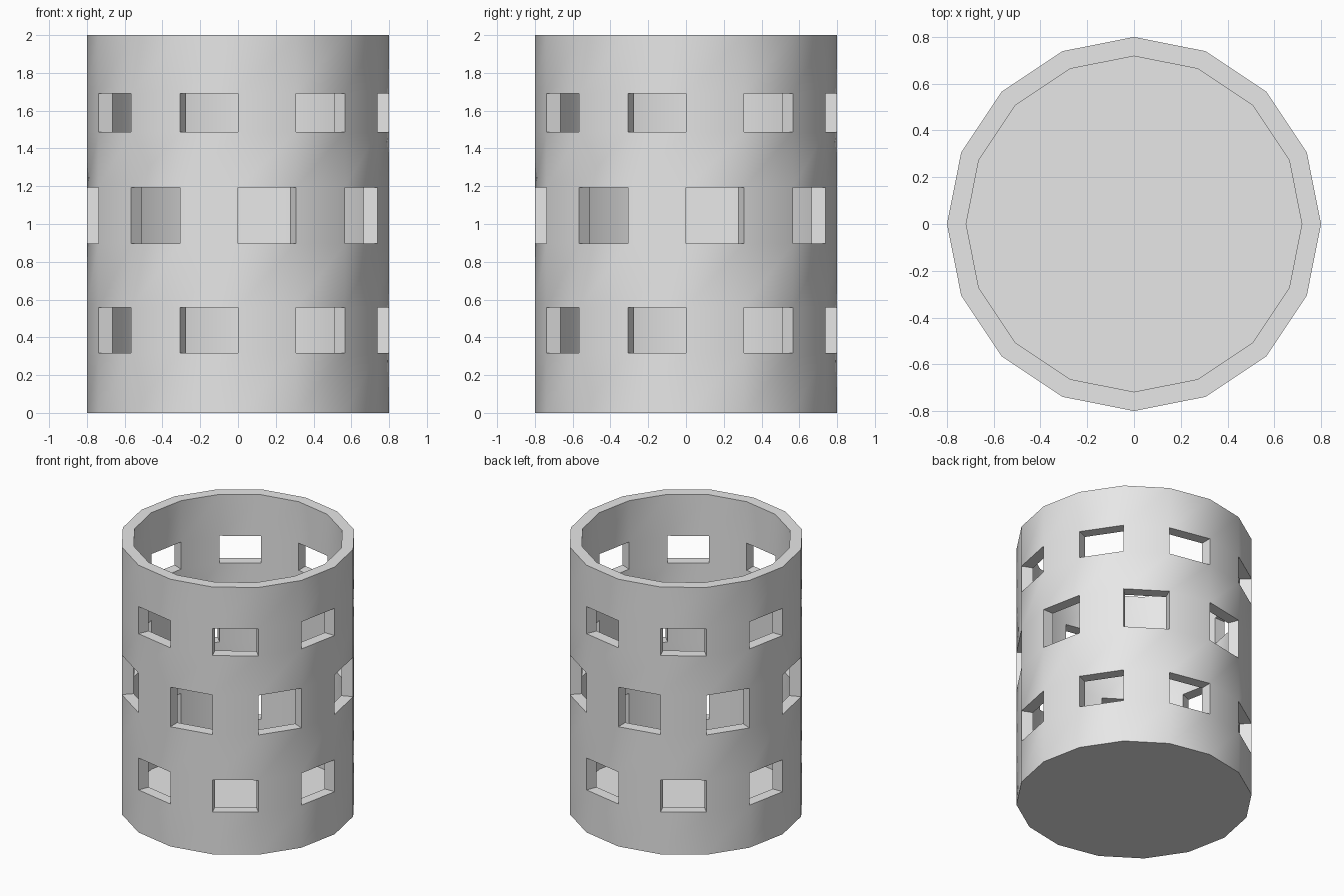
import bpy
import bmesh
import math

cube = bpy.data.objects.get("Cube")
if cube:
    bpy.data.objects.remove(cube, do_unlink=True)

SIDES = 16
OUTER, INNER, FLOOR = 0.8, 0.718, 0.08
LEVELS = [0, 0.318, 0.557, 0.896, 1.192, 1.487, 1.69, 2]
# band index -> which panels (odd or even) are open windows
WINDOWS = {1: 1, 3: 0, 5: 1}

grey = bpy.data.materials.new("plain grey")
grey.use_nodes = True
colour = (0.8, 0.8, 0.8, 1)
grey.diffuse_color = colour
grey.node_tree.nodes["Principled BSDF"].inputs["Base Color"].default_value = colour

bm = bmesh.new()


def ring(radius, z):
    step = 2 * math.pi / SIDES
    return [bm.verts.new((radius * math.cos(i * step), radius * math.sin(i * step), z))
            for i in range(SIDES)]


outer = [ring(OUTER, z) for z in LEVELS]
inner = [ring(INNER, max(z, FLOOR)) for z in LEVELS]

# Wall panels, or the four reveals of a window
for band in range(len(LEVELS) - 1):
    for i in range(SIDES):
        j = (i + 1) % SIDES
        corners = [(band, i), (band, j), (band + 1, j), (band + 1, i)]
        if WINDOWS.get(band) == i % 2:
            for (a, p), (b, q) in zip(corners, corners[1:] + corners[:1]):
                bm.faces.new((outer[a][p], outer[b][q], inner[b][q], inner[a][p]))
        else:
            bm.faces.new([outer[a][p] for a, p in corners])
            bm.faces.new([inner[a][p] for a, p in reversed(corners)])

# Rim, underside and inside floor
for i in range(SIDES):
    j = (i + 1) % SIDES
    bm.faces.new((outer[-1][i], outer[-1][j], inner[-1][j], inner[-1][i]))
bm.faces.new(outer[0][::-1])
bm.faces.new(inner[0])
bmesh.ops.recalc_face_normals(bm, faces=bm.faces[:])

mesh = bpy.data.meshes.new("windowed_cylinder")
bm.to_mesh(mesh)
bm.free()
mesh.materials.append(grey)
body = bpy.data.objects.new("windowed_cylinder", mesh)
bpy.context.collection.objects.link(body)

# Smooth walls with sharp rims and window edges
bpy.ops.object.select_all(action="DESELECT")
body.select_set(True)
bpy.context.view_layer.objects.active = body
bpy.ops.object.shade_smooth_by_angle(angle=math.radians(30))
